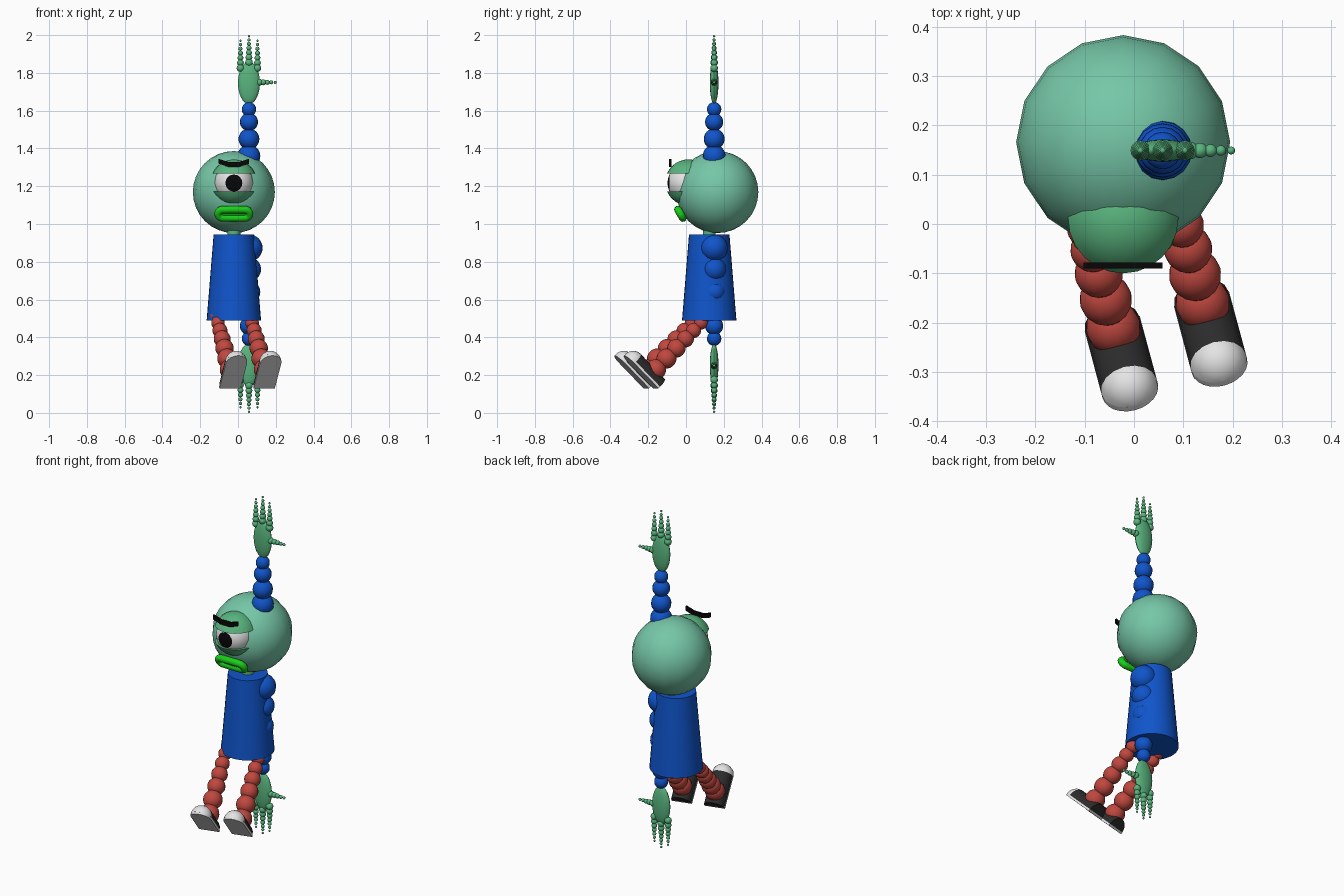
import bpy, bmesh, math
from mathutils import Matrix, Vector

cube = bpy.data.objects.get("Cube")
if cube:
    bpy.data.objects.remove(cube, do_unlink=True)


def material(name, r, g, b):
    m = bpy.data.materials.new(name)
    m.use_nodes = True
    m.diffuse_color = (r, g, b, 1)
    bsdf = next(n for n in m.node_tree.nodes if n.type == 'BSDF_PRINCIPLED')
    bsdf.inputs["Base Color"].default_value = (r, g, b, 1)
    return m


TEAL = material("teal skin", 0.18, 0.57, 0.39)
GREEN = material("green skin", 0.10, 0.46, 0.21)
BLUE = material("blue cloth", 0.005, 0.09, 0.60)
RED = material("red trousers", 0.53, 0.064, 0.05)
WHITE = material("white", 0.78, 0.78, 0.78)
DARK = material("dark shoe", 0.025, 0.025, 0.025)
LIME = material("lime lips", 0.01, 0.62, 0.01)
BLACK = material("black", 0.002, 0.002, 0.002)


def finish(name, bm, mats, matrix=Matrix(), rule=None):
    """Turn a bmesh into a smooth object; rule(face) picks the material slot."""
    bmesh.ops.recalc_face_normals(bm, faces=bm.faces)
    for f in bm.faces:
        f.smooth = True
        if rule:
            f.material_index = rule(f)
    me = bpy.data.meshes.new(name)
    bm.to_mesh(me)
    bm.free()
    me.set_sharp_from_angle(angle=math.radians(40))
    for m in mats:
        me.materials.append(m)
    ob = bpy.data.objects.new(name, me)
    ob.matrix_world = matrix
    bpy.context.collection.objects.link(ob)
    return ob


def add_ball(bm, pos, size, seg=16, rings=16):
    if not isinstance(size, tuple):
        size = (size,) * 3
    mat = Matrix.Translation(pos) @ Matrix.Diagonal((*size, 1))
    bmesh.ops.create_uvsphere(bm, u_segments=seg, v_segments=rings, radius=1, matrix=mat)


def beads(name, items, mat, matrix=Matrix()):
    bm = bmesh.new()
    for pos, size in items:
        add_ball(bm, pos, size)
    return finish(name, bm, [mat], matrix)


def tapered(name, mat, centre, z0, z1, r0, r1):
    bm = bmesh.new()
    bmesh.ops.create_cone(bm, cap_ends=True, segments=32, radius1=r0, radius2=r1, depth=z1 - z0)
    return finish(name, bm, [mat], Matrix.Translation((*centre, (z0 + z1) / 2)))


def prism(name, outline, offset, mat, matrix=Matrix()):
    """Extrude a flat outline along an offset."""
    bm = bmesh.new()
    face = bm.faces.new([bm.verts.new(p) for p in outline])
    ext = bmesh.ops.extrude_face_region(bm, geom=[face])["geom"]
    bmesh.ops.translate(bm, vec=offset, verts=[v for v in ext if isinstance(v, bmesh.types.BMVert)])
    return finish(name, bm, [mat], matrix)


# Head, neck and body
CX = -0.022
beads("head", [((CX, 0.166, 1.169), 0.217)], TEAL)
tapered("neck", GREEN, (CX, 0.123), 0.92, 1.02, 0.034, 0.034)
tapered("body", BLUE, (CX, 0.123), 0.49, 0.945, 0.144, 0.107)

# Eyeball with its pole facing forward, so the pupil is the front rings
EYE = Vector((CX, 0.006, 1.217))
bm = bmesh.new()
add_ball(bm, (0, 0, 0), 0.104, 16, 14)
finish("eyeball", bm, [WHITE, BLACK],
       Matrix.Translation(EYE) @ Matrix.Rotation(math.pi / 2, 4, 'X'),
       lambda f: int(f.calc_center_median().z > 0.094))

# Eyelids are the top and bottom slices of a larger ball
for name, side in (("upper_eyelid", 1), ("lower_eyelid", -1)):
    bm = bmesh.new()
    add_ball(bm, (0, 0, 0), 0.122, 24, 16)
    bmesh.ops.bisect_plane(bm, geom=bm.verts[:] + bm.edges[:] + bm.faces[:],
                           plane_co=(0, 0, side * 0.048), plane_no=(0, 0, -side), clear_outer=True)
    bmesh.ops.holes_fill(bm, edges=[e for e in bm.edges if e.is_boundary])
    finish(name, bm, [GREEN], Matrix.Translation(EYE + Vector((0, 0.006, 0.003))))

# Bent eyebrow
top = [(-0.08, 0.028), (-0.03, 0.012), (0.03, 0.012), (0.08, 0.028)]
outline = [(x, 0, z) for x, z in top] + [(x, 0, z - 0.026) for x, z in reversed(top)]
prism("eyebrow", outline, (0, 0.012, 0), BLACK, Matrix.Translation((CX, -0.09, 1.317)))

# Lips: a ring pulled apart sideways, with a filled middle
mouth = Matrix.Translation((CX, -0.03, 1.054)) @ Matrix.Rotation(math.radians(120), 4, 'X')
bpy.ops.mesh.primitive_torus_add(major_radius=0.026, minor_radius=0.02,
                                 major_segments=24, minor_segments=12)
lips = bpy.context.object
lips.name = "lips"
for v in lips.data.vertices:
    if abs(v.co.x) > 0.001:
        v.co.x += math.copysign(0.057, v.co.x)
lips.matrix_world = mouth
lips.data.materials.append(LIME)
bpy.ops.object.shade_smooth_by_angle(angle=math.radians(40))
beads("lip_middle", [((0, 0, 0), (0.08, 0.026, 0.006))], LIME, mouth)

# Arms, one straight up and one straight down, mirrored about z = 1
AX, AY = 0.058, 0.149
arm_beads = [(0.127, 0.072), (0.24, 0.064), (0.36, 0.06),
             (0.45, 0.055), (0.54, 0.048), (0.607, 0.038)]
for label, s in (("raised", 1), ("lowered", -1)):
    def at(dx, h):
        return (AX + dx, AY, 1 + s * h)
    beads(label + "_arm", [(at(0, h), r) for h, r in arm_beads], BLUE)
    beads(label + "_palm", [(at(0, 0.747), (0.058, 0.023, 0.112))], GREEN)
    for finger, dx, base, tip in (("inner", -0.045, 0.825, 0.97),
                                  ("middle", 0, 0.855, 0.994),
                                  ("outer", 0.045, 0.825, 0.97)):
        chain = []
        for i in range(7):
            t = i / 6
            u = t * (1.2 - 0.2 * t)
            chain.append((at(dx, base + (tip - base) * u), 0.02 - 0.014 * t))
        beads(f"{label}_{finger}_finger", chain, GREEN)
    beads(label + "_thumb", [(at(0.055 + 0.021 * i, 0.75), 0.018 - 0.0025 * i)
                             for i in range(5)], GREEN)

# Legs and shoes, built upright from the heel and swung forward
R, TOE, SOLE = 0.058, 0.187, 0.012
leg_beads = [(0, 0.055), (0.083, 0.053), (0.16, 0.049), (0.23, 0.045),
             (0.293, 0.04), (0.35, 0.036), (0.40, 0.033), (0.445, 0.03)]
for label, heel in (("right", (-0.042, -0.21, 0.13)), ("left", (0.139, -0.16, 0.13))):
    frame = (Matrix.Translation(heel) @ Matrix.Rotation(math.radians(15), 4, 'Z')
             @ Matrix.Rotation(math.radians(-45), 4, 'X'))
    beads(label + "_leg", [((0, -0.07, 0.07 + h), r) for h, r in leg_beads], RED, frame)

    # Shoe upper: a ball whose back half is stretched flat to the heel
    bm = bmesh.new()
    add_ball(bm, (0, 0, 0), R)
    bmesh.ops.rotate(bm, verts=bm.verts, matrix=Matrix.Rotation(math.pi / 2, 3, 'X'))
    for v in bm.verts:
        if v.co.y > 0.001:
            v.co.y = TOE
        v.co.z = max(v.co.z, 0)
    bmesh.ops.dissolve_degenerate(bm, dist=0.0001, edges=bm.edges)
    finish(label + "_shoe", bm, [DARK, WHITE],
           frame @ Matrix.Translation((0, -TOE, SOLE)),
           lambda f: int(f.calc_center_median().y < 0))

    arc = [math.pi + math.pi * i / 12 for i in range(13)]
    outline = [(R * math.cos(a), R * math.sin(a) - TOE, 0) for a in arc]
    prism(label + "_sole", outline + [(R, 0, 0), (-R, 0, 0)], (0, 0, SOLE), WHITE, frame)
